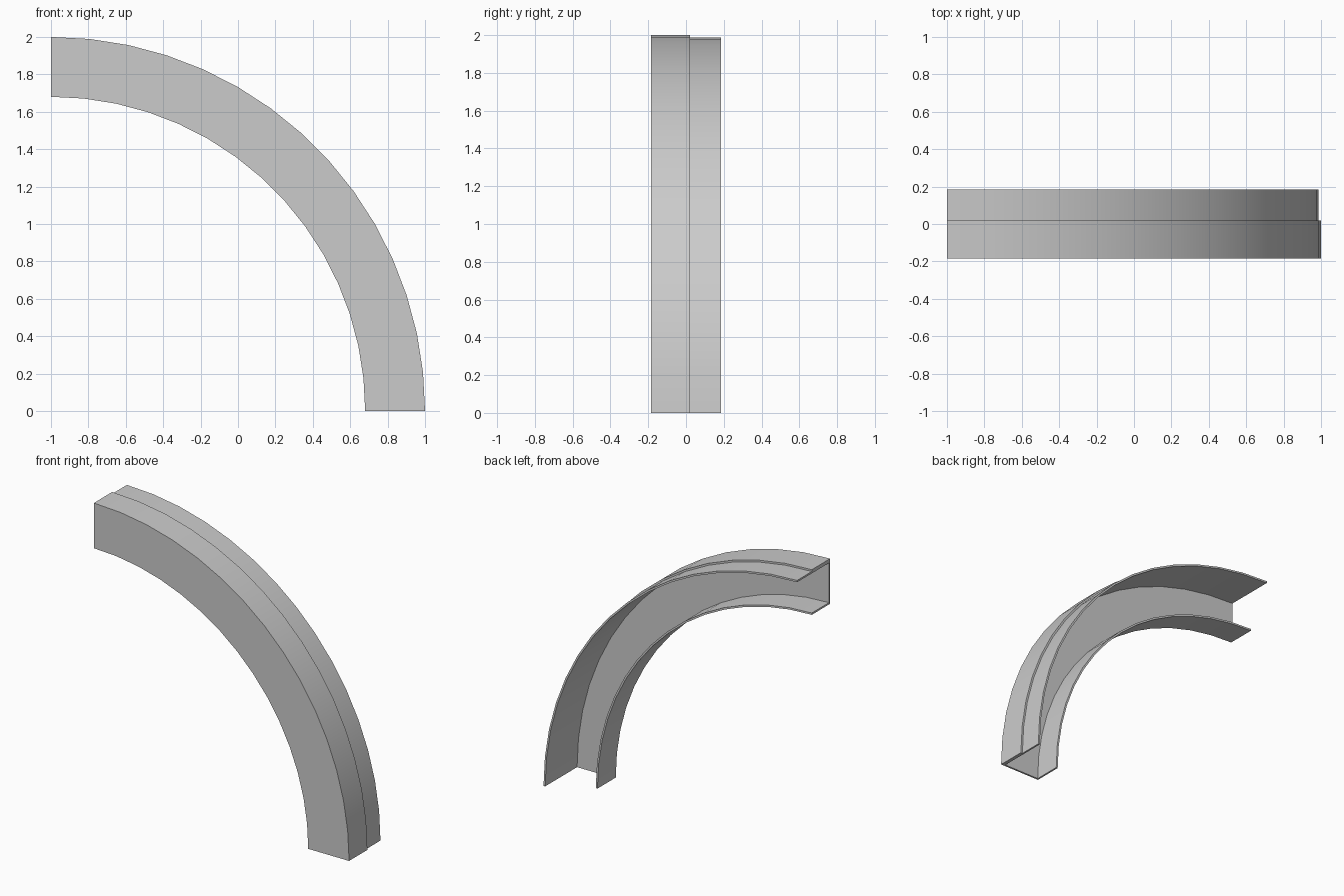
import bpy, bmesh, math

cube = bpy.data.objects.get("Cube")
if cube:
    bpy.data.objects.remove(cube, do_unlink=True)

grey = bpy.data.materials.new("light_grey")
grey.use_nodes = True
colour = (0.6, 0.6, 0.6, 1)
grey.diffuse_color = colour
grey.node_tree.nodes["Principled BSDF"].inputs["Base Color"].default_value = colour

SEGMENTS = 15
OUTER, INNER = 2.0, 1.68        # radii of the bend
FRONT, LIP, BACK = -0.185, 0.02, 0.185
T = 0.013                       # sheet thickness


def sweep_quarter(name, profile):
    """Sweep a closed (radius, y) section through a quarter turn about x = -1."""
    bm = bmesh.new()
    rings = []
    for i in range(SEGMENTS + 1):
        a = math.pi / 2 * i / SEGMENTS
        rings.append([bm.verts.new((r * math.sin(a) - 1, y, r * math.cos(a)))
                      for r, y in profile])
    n = len(profile)
    for a, b in zip(rings, rings[1:]):
        for j in range(n):
            k = (j + 1) % n
            bm.faces.new((a[j], a[k], b[k], b[j]))
    bm.faces.new(rings[0])
    bm.faces.new(rings[-1])
    bmesh.ops.recalc_face_normals(bm, faces=bm.faces)
    mesh = bpy.data.meshes.new(name)
    bm.to_mesh(mesh)
    bm.free()
    mesh.materials.append(grey)
    obj = bpy.data.objects.new(name, mesh)
    bpy.context.collection.objects.link(obj)
    bpy.ops.object.select_all(action="DESELECT")
    obj.select_set(True)
    bpy.context.view_layer.objects.active = obj
    bpy.ops.object.shade_smooth_by_angle(angle=math.radians(30))
    return obj


# C-shaped channel: front web with an outer and an inner flange
sweep_quarter("curved_channel", [
    (OUTER, FRONT), (OUTER, LIP), (OUTER - T, LIP), (OUTER - T, FRONT + T),
    (INNER + T, FRONT + T), (INNER + T, LIP), (INNER, LIP), (INNER, FRONT)])

# Thin strip lining the outer flange and reaching further back
sweep_quarter("outer_strip", [
    (OUTER - T, FRONT + T), (OUTER - T, BACK),
    (OUTER - 2 * T, BACK), (OUTER - 2 * T, FRONT + T)])
